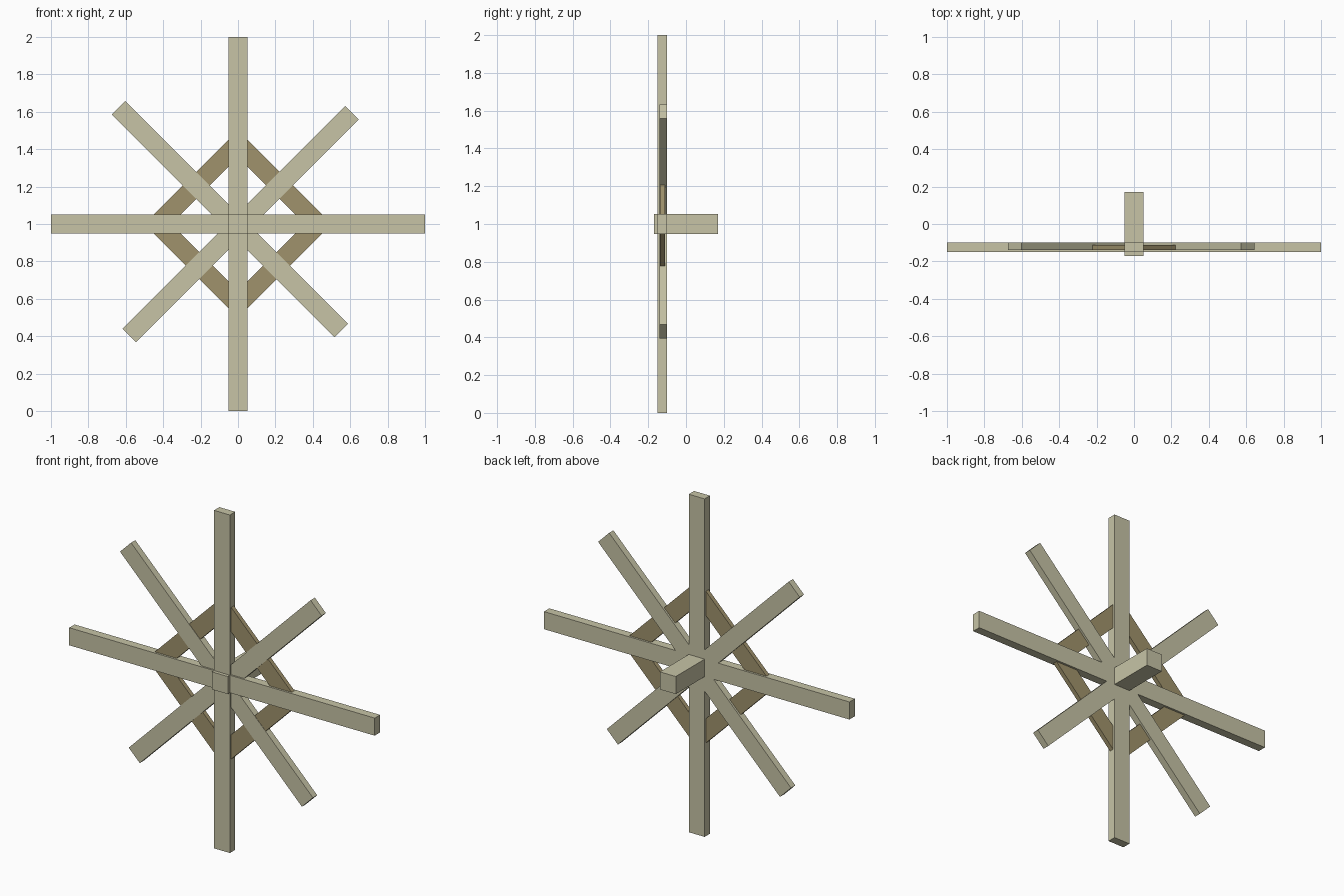
import bpy
from math import radians, sin, cos

cube = bpy.data.objects.get("Cube")
if cube:
    bpy.data.objects.remove(cube, do_unlink=True)


def make_material(name, rgb):
    mat = bpy.data.materials.new(name)
    mat.use_nodes = True
    color = (*rgb, 1.0)
    mat.diffuse_color = color
    mat.node_tree.nodes["Principled BSDF"].inputs["Base Color"].default_value = color
    return mat


pale_wood = make_material("pale_wood", (0.57, 0.55, 0.38))
brown_wood = make_material("brown_wood", (0.35, 0.29, 0.15))


def plank(name, x, z, length, width, y_front, y_back, angle, mat):
    """Box lying in the wheel plane, turned about the axle direction."""
    bpy.ops.mesh.primitive_cube_add(size=1, location=(x, (y_front + y_back) / 2, z))
    obj = bpy.context.object
    obj.name = name
    obj.scale = (length, y_back - y_front, width)
    obj.rotation_euler.y = radians(-angle)
    obj.data.materials.append(mat)
    return obj


CENTRE = 1.0
WIDTH = 0.104

# Main cross beams
plank("horizontal_beam", 0, CENTRE, 2, WIDTH, -0.15, -0.10, 0, pale_wood)
plank("vertical_beam", 0, CENTRE, 2, WIDTH, -0.15, -0.10, 90, pale_wood)

# Thinner, slightly off-centre diagonal spokes
plank("falling_spoke", -0.043, 1.026, 1.684, 0.102, -0.14, -0.10, -45, pale_wood)
plank("rising_spoke", 0.014, CENTRE, 1.684, 0.102, -0.14, -0.10, 45, pale_wood)

# Diamond of braces between the beams
REACH = 0.303
for i, side in enumerate(("upper_left", "lower_left", "lower_right", "upper_right")):
    a = radians(135 + 90 * i)
    plank(side + "_brace", REACH * cos(a), CENTRE + REACH * sin(a), 2 * REACH, 0.102,
          -0.138, -0.112, 45 + 90 * i, brown_wood)

# Square axle running back from the hub
plank("axle", 0, CENTRE, WIDTH, WIDTH, -0.17, 0.17, 0, pale_wood)
